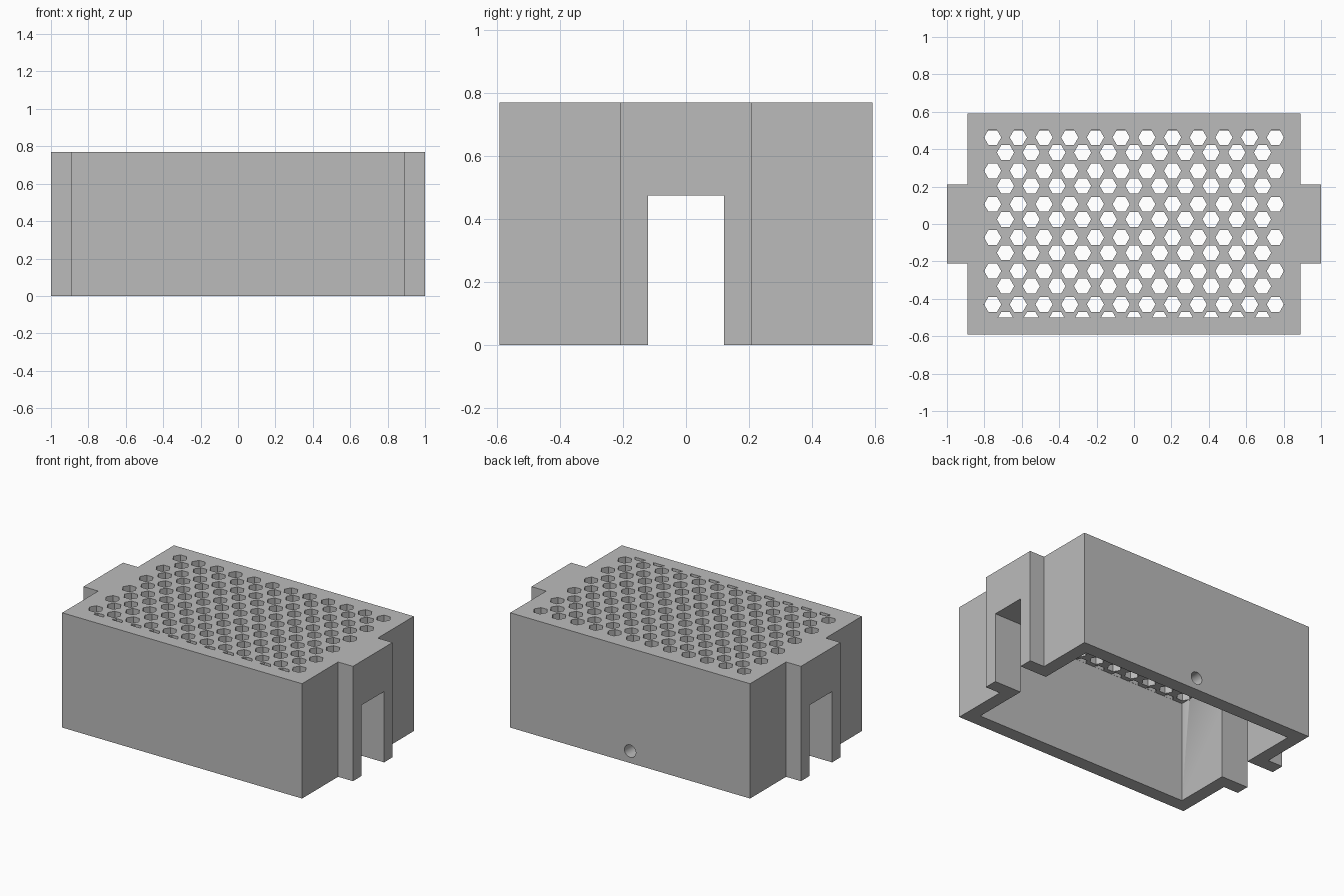
import bpy
import bmesh
from math import cos, sin, tau, radians
from mathutils import Matrix

cube = bpy.data.objects.get("Cube")
if cube:
    bpy.data.objects.remove(cube, do_unlink=True)

# Main dimensions
HALF_X, HALF_Y, HEIGHT = 0.89, 0.592, 0.77
TAB_X, TAB_Y = 1.0, 0.21
IN_X, IN_Y, CEILING = 0.8, 0.5, 0.68
SLOT_Y, SLOT_TOP = 0.12, 0.475

grey = bpy.data.materials.new("plain grey")
grey.use_nodes = True
grey.diffuse_color = (0.5, 0.5, 0.5, 1)
grey.node_tree.nodes["Principled BSDF"].inputs["Base Color"].default_value = (0.5, 0.5, 0.5, 1)


def add_prism(bm, points, low, high):
    """Extrude a counter-clockwise outline from low to high."""
    bottom = [bm.verts.new((x, y, low)) for x, y in points]
    top = [bm.verts.new((x, y, high)) for x, y in points]
    bm.faces.new(bottom[::-1])
    bm.faces.new(top)
    n = len(points)
    for i in range(n):
        j = (i + 1) % n
        bm.faces.new((bottom[i], bottom[j], top[j], top[i]))


def make_object(name, bm):
    bmesh.ops.recalc_face_normals(bm, faces=bm.faces[:])
    mesh = bpy.data.meshes.new(name)
    bm.to_mesh(mesh)
    bm.free()
    mesh.materials.append(grey)
    obj = bpy.data.objects.new(name, mesh)
    bpy.context.collection.objects.link(obj)
    return obj


def rectangle(x, y):
    return [(-x, -y), (x, -y), (x, y), (-x, y)]


def ring(cx, cy, radius, sides):
    return [(cx + radius * cos(tau * i / sides), cy + radius * sin(tau * i / sides))
            for i in range(sides)]


def cut(target, name, bm):
    """Subtract a temporary cutter from the target."""
    cutter = make_object(name, bm)
    cutter.hide_render = True
    mod = target.modifiers.new(name, 'BOOLEAN')
    mod.operation = 'DIFFERENCE'
    mod.solver = 'EXACT'
    mod.object = cutter
    bpy.ops.object.modifier_apply(modifier=name)
    bpy.data.objects.remove(cutter, do_unlink=True)


# Cover body with a tab on each end
half = [(HALF_X, -HALF_Y), (HALF_X, -TAB_Y), (TAB_X, -TAB_Y),
        (TAB_X, TAB_Y), (HALF_X, TAB_Y), (HALF_X, HALF_Y)]
bm = bmesh.new()
add_prism(bm, half + [(-x, -y) for x, y in half], 0, HEIGHT)
cover = make_object("vented_cover", bm)
bpy.ops.object.select_all(action='DESELECT')
cover.select_set(True)
bpy.context.view_layer.objects.active = cover

# Open cavity underneath
bm = bmesh.new()
add_prism(bm, rectangle(IN_X, IN_Y), -0.2, CEILING)
cut(cover, "cavity", bm)

# Slot through both tabs
bm = bmesh.new()
add_prism(bm, rectangle(1.2, SLOT_Y), -0.2, SLOT_TOP)
cut(cover, "end_slots", bm)

# Round hole in the back wall
bm = bmesh.new()
add_prism(bm, ring(0, 0, 0.042, 32), -0.1, 0.1)
bm.transform(Matrix.Translation((0, HALF_Y - 0.04, 0.08)) @ Matrix.Rotation(radians(90), 4, 'X'))
cut(cover, "back_hole", bm)

# Staggered hexagonal vents, trimmed at the front wall
STEP_X, STEP_Y = 0.1374, 0.1786
bm = bmesh.new()
for row in range(6):
    for count, y in ((12, 0.463), (11, 0.382)):
        for col in range(count):
            x = (col - (count - 1) / 2) * STEP_X
            add_prism(bm, ring(x, y - row * STEP_Y, 0.046, 6), CEILING - 0.01, HEIGHT + 0.1)
trim = bmesh.ops.bisect_plane(bm, geom=bm.verts[:] + bm.edges[:] + bm.faces[:],
                              plane_co=(0, 0.001 - IN_Y, 0), plane_no=(0, -1, 0),
                              clear_outer=True)
open_edges = [e for e in bm.edges if e.is_boundary]
bmesh.ops.holes_fill(bm, edges=open_edges, sides=0)
cut(cover, "hex_vents", bm)

bpy.ops.object.shade_smooth_by_angle(angle=radians(30))
